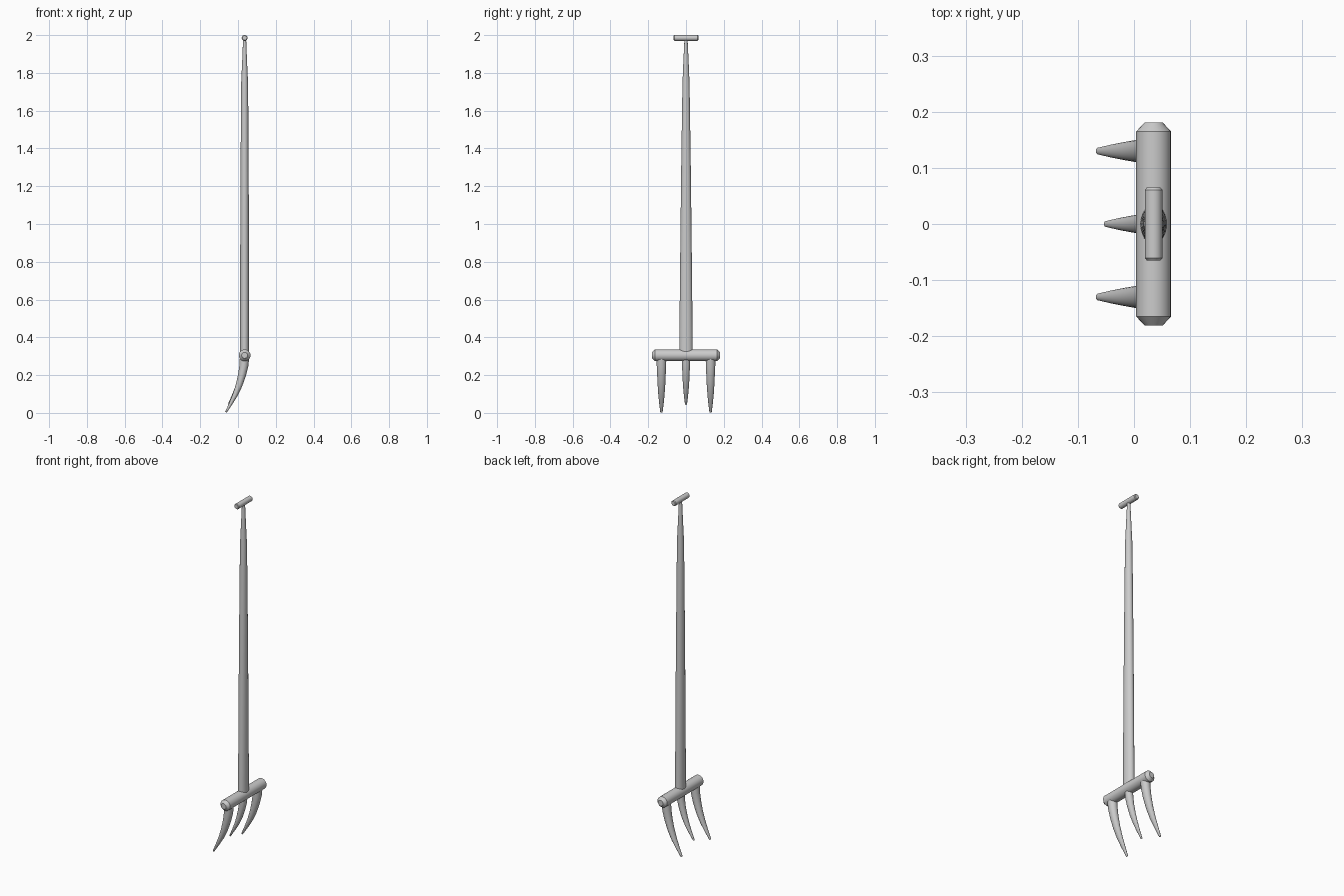
import bpy, bmesh, math
from mathutils import Vector

if "Cube" in bpy.data.objects:
    bpy.data.objects.remove(bpy.data.objects["Cube"])

SIDES = 24
CX = 0.035   # handle axis in x


def loft(name, path, radii):
    """Capped tube along path; radii are (across, along side axis) per point."""
    pts = [Vector(p) for p in path]
    bm = bmesh.new()
    rings = []
    for i, p in enumerate(pts):
        t = (pts[min(i + 1, len(pts) - 1)] - pts[max(i - 1, 0)]).normalized()
        side = Vector((1, 0, 0)) if abs(t.y) > 0.9 else Vector((0, 1, 0))
        nrm = side.cross(t).normalized()
        a, b = radii[i]
        rings.append([bm.verts.new(p + nrm * a * math.cos(k * math.tau / SIDES)
                                   + side * b * math.sin(k * math.tau / SIDES))
                      for k in range(SIDES)])
    for r0, r1 in zip(rings, rings[1:]):
        for k in range(SIDES):
            j = (k + 1) % SIDES
            bm.faces.new((r0[k], r0[j], r1[j], r1[k]))
    bm.faces.new(rings[0])
    bm.faces.new(rings[-1])
    bmesh.ops.recalc_face_normals(bm, faces=bm.faces)
    me = bpy.data.meshes.new(name)
    bm.to_mesh(me)
    bm.free()
    ob = bpy.data.objects.new(name, me)
    bpy.context.collection.objects.link(ob)
    bpy.ops.object.select_all(action='DESELECT')
    ob.select_set(True)
    bpy.context.view_layer.objects.active = ob
    bpy.ops.object.shade_smooth_by_angle(angle=math.radians(30))
    return ob


def bar(name, z, half, r, chamfer, r_end):
    """Round bar along y with chamfered ends."""
    ys = (-half, -half + chamfer, half - chamfer, half)
    loft(name, [(CX, y, z) for y in ys],
         [(q, q) for q in (r_end, r, r, r_end)])


# Long shaft, wider in y near the head
shaft = [(0.30, .024, .036), (0.80, .0235, .031), (1.25, .0215, .026),
         (1.60, .0195, .021), (1.75, .018, .0185), (1.88, .012, .013),
         (1.985, .008, .008)]
loft("shaft", [(CX, 0, z) for z, a, b in shaft], [(a, b) for z, a, b in shaft])

# Head crossbar and small top grip
bar("head_bar", 0.305, 0.181, 0.031, 0.016, 0.016)
bar("top_grip", 1.985, 0.065, 0.0155, 0.004, 0.012)

# Curved tines: offset from the head bar in x and z, thickness, half width
tine = [(0.000, 0.00, .025, .026), (-0.004, -0.05, .0235, .025),
        (-0.014, -0.10, .021, .0225), (-0.030, -0.155, .0175, .020),
        (-0.050, -0.205, .0135, .0165), (-0.073, -0.25, .009, .012),
        (-0.099, -0.297, .0045, .006)]
for name, y, s in (("tine_left", -0.13, 1), ("tine_middle", 0, 0.86),
                   ("tine_right", 0.13, 1)):
    loft(name, [(CX + dx * s, y, 0.30 + dz * s) for dx, dz, a, b in tine],
         [(a * s, b * s) for dx, dz, a, b in tine])
